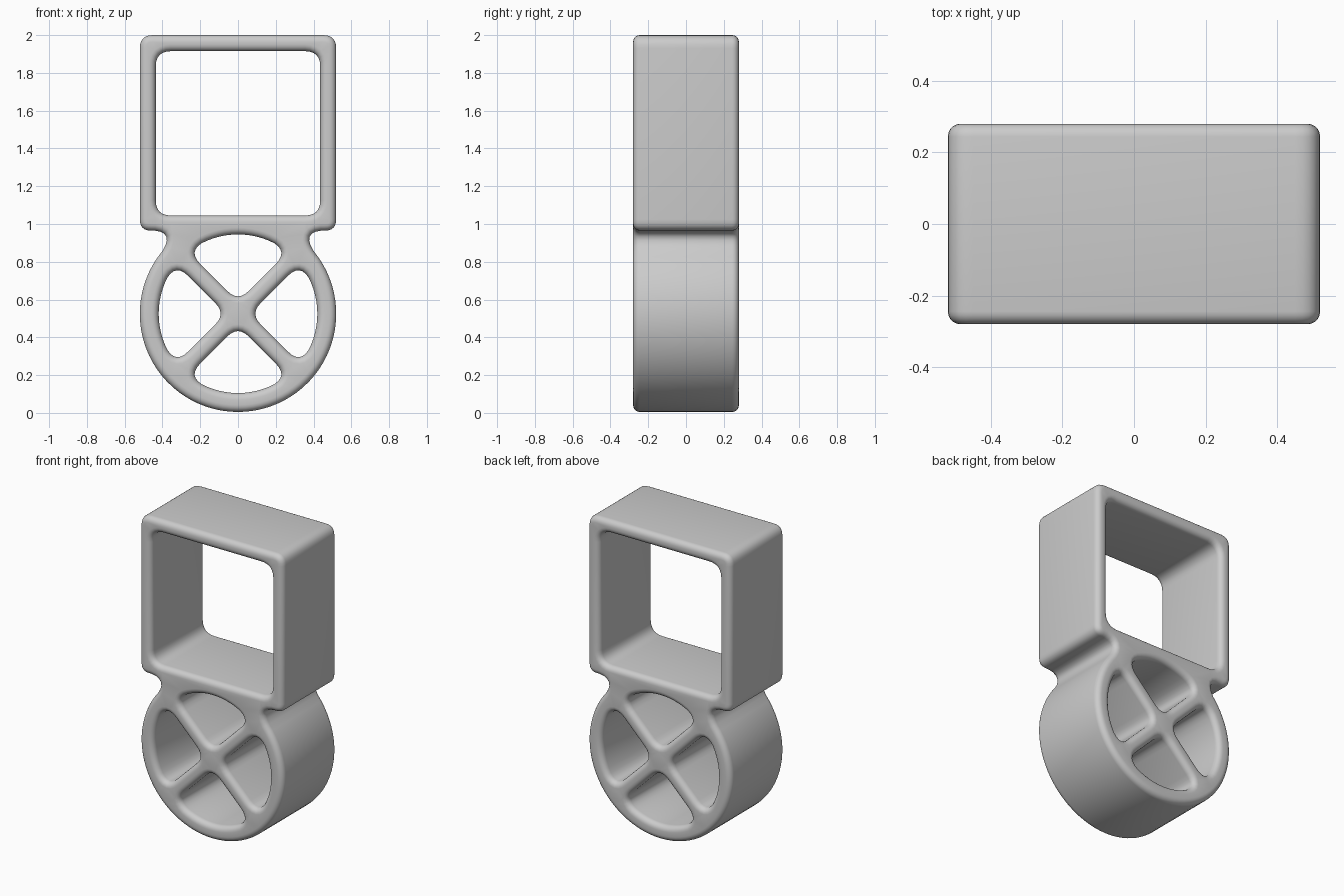
import bpy
import bmesh
from math import pi, sin, cos, radians, sqrt
from mathutils import Vector

if "Cube" in bpy.data.objects:
    bpy.data.objects.remove(bpy.data.objects["Cube"])

HALF_DEPTH = 0.28
ROUND = 0.036
CENTRE = Vector((0, 0.525))
RADIUS, INNER, SPOKE = 0.52, 0.42, 0.045


def bend(a, control, b, steps=6):
    """Rounded corner from a to b, pulled towards control."""
    a, c, b = Vector(a), Vector(control), Vector(b)
    return [a * (1 - t) ** 2 + c * 2 * t * (1 - t) + b * t * t
            for t in (i / steps for i in range(steps + 1))]


def soft(before, corner, after, size):
    p, c, n = Vector(before), Vector(corner), Vector(after)
    return bend(c + (p - c).normalized() * size, c, c + (n - c).normalized() * size)


def arc(radius, start, end, steps):
    return [CENTRE + radius * Vector((cos(a), sin(a)))
            for a in (start + (end - start) * i / steps for i in range(steps + 1))]


def mirror(points):
    return [Vector((-p.x, p.y)) for p in reversed(points)]


def outer_outline():
    """Counter-clockwise outline: wheel rim, necks and box frame."""
    top = radians(40)
    rim = arc(RADIUS, -pi / 2, top, 28)
    neck = bend(rim[-1], (0.34, 0.955), (0.44, 0.965))
    low = soft((0, 0.965), (0.52, 0.965), (0.52, 2), 0.06)
    high = soft((0.52, 1), (0.52, 2), (0, 2), 0.07)
    right = rim + neck[1:] + low + high
    return right + mirror(right)[:-1]


def window():
    x, z0, z1 = 0.435, 1.045, 1.915
    corners = [(-x, z0), (-x, z1), (x, z1), (x, z0)]
    points = []
    for i, c in enumerate(corners):
        points += soft(corners[i - 1], c, corners[(i + 1) % 4], 0.08)
    return points


def wheel_gap(turn):
    """Clockwise quarter opening between two spokes."""
    along = Vector((cos(turn), sin(turn)))
    across = Vector((-along.y, along.x))
    reach = sqrt((INNER ** 2 - SPOKE ** 2) / 2)
    u, v = reach + SPOKE / sqrt(2), reach - SPOKE / sqrt(2)
    apex = CENTRE + along * SPOKE * sqrt(2)
    upper = CENTRE + along * u + across * v
    lower = CENTRE + along * u - across * v
    spread = pi / 4 - 0.108 - 0.2
    rim = arc(INNER, turn + spread, turn - spread, 12)
    hub = soft(lower, apex, upper, 0.08)
    first = bend(upper + (apex - upper).normalized() * 0.09, upper, rim[0])
    last = bend(rim[-1], lower, lower + (apex - lower).normalized() * 0.09)
    return hub + first + rim[1:-1] + last


def shift(points, amount):
    """Move a loop into the material, which lies on its left."""
    result = []
    for i, p in enumerate(points):
        a = (p - points[i - 1]).normalized()
        b = (points[(i + 1) % len(points)] - p).normalized()
        n = Vector((-a.y - b.y, a.x + b.x)).normalized()
        result.append(p + n * amount)
    return result


def build_body(loops):
    bm = bmesh.new()
    quarter = [(ROUND * (1 - sin(a)), HALF_DEPTH - ROUND * (1 - cos(a)))
               for a in (pi / 2 * i / 5 for i in range(6))]
    profile = [(d, -y) for d, y in quarter] + [(d, y) for d, y in reversed(quarter)]
    caps = [[], []]
    for points in loops:
        rings = [[bm.verts.new((p.x, y, p.y)) for p in shift(points, d)]
                 for d, y in profile]
        count = len(points)
        for r, s in zip(rings, rings[1:]):
            for i in range(count):
                j = (i + 1) % count
                bm.faces.new((r[i], r[j], s[j], s[i]))
        for cap, ring in zip(caps, (rings[0], rings[-1])):
            cap += [bm.edges.get((ring[i - 1], ring[i])) for i in range(count)]
    # Flat front and back faces with the openings left free
    for cap, side in zip(caps, (-1, 1)):
        bmesh.ops.triangle_fill(bm, edges=cap, use_beauty=True, normal=(0, side, 0))
    bmesh.ops.recalc_face_normals(bm, faces=bm.faces)
    mesh = bpy.data.meshes.new("wheel_and_frame")
    bm.to_mesh(mesh)
    bm.free()
    body = bpy.data.objects.new("wheel_and_frame", mesh)
    bpy.context.collection.objects.link(body)
    return body


body = build_body([outer_outline(), window()] + [wheel_gap(k * pi / 2) for k in range(4)])

# Single plain grey material
grey = bpy.data.materials.new("plain_grey")
grey.use_nodes = True
colour = (0.6, 0.6, 0.6, 1)
grey.diffuse_color = colour
grey.node_tree.nodes["Principled BSDF"].inputs["Base Color"].default_value = colour
body.data.materials.append(grey)

bpy.ops.object.select_all(action="DESELECT")
body.select_set(True)
bpy.context.view_layer.objects.active = body
bpy.ops.object.shade_smooth_by_angle(angle=radians(35))
